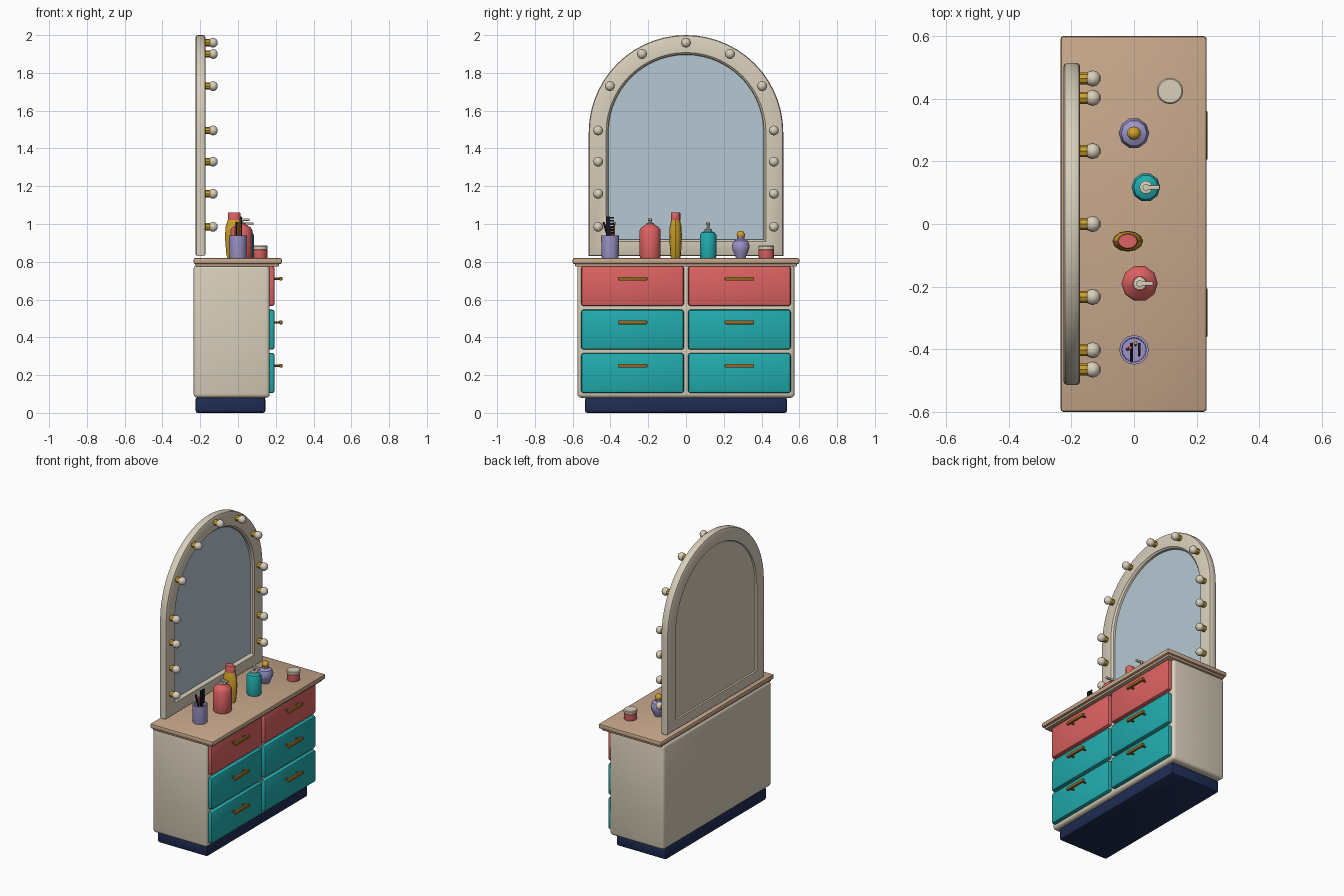
import bpy, bmesh, math
from mathutils import Matrix, Vector

cube = bpy.data.objects.get("Cube")
if cube:
    bpy.data.objects.remove(cube, do_unlink=True)


def material(name, rgb):
    m = bpy.data.materials.new(name)
    m.use_nodes = True
    col = tuple((c / 255) ** 2.2 for c in rgb) + (1,)
    m.diffuse_color = col
    m.node_tree.nodes["Principled BSDF"].inputs["Base Color"].default_value = col
    return m


cream = material("cream paint", (215, 205, 185))
wood = material("tan wood", (198, 166, 138))
navy = material("navy plinth", (36, 48, 84))
teal = material("teal", (38, 170, 172))
coral = material("coral", (220, 98, 98))
brass = material("dark brass", (150, 105, 40))
gold = material("gold", (205, 160, 45))
lilac = material("lilac", (156, 148, 200))
glass = material("mirror glass", (180, 198, 210))
black = material("black", (30, 30, 38))


def finish(name, bm, mats, smooth=35):
    bmesh.ops.recalc_face_normals(bm, faces=bm.faces)
    me = bpy.data.meshes.new(name)
    bm.to_mesh(me)
    bm.free()
    ob = bpy.data.objects.new(name, me)
    bpy.context.collection.objects.link(ob)
    for m in mats:
        me.materials.append(m)
    if smooth:
        bpy.ops.object.select_all(action='DESELECT')
        ob.select_set(True)
        bpy.context.view_layer.objects.active = ob
        bpy.ops.object.shade_smooth_by_angle(angle=math.radians(smooth))
    return ob


def box(name, lo, hi, mat, bevel=0, segments=2):
    lo, hi = Vector(lo), Vector(hi)
    bm = bmesh.new()
    bmesh.ops.create_cube(bm, size=1, matrix=Matrix.Translation((lo + hi) / 2) @ Matrix.Diagonal((*(hi - lo), 1)))
    if bevel:
        bmesh.ops.bevel(bm, geom=bm.edges[:], offset=bevel, segments=segments, profile=0.5, affect='EDGES')
    return finish(name, bm, [mat])


def rod(name, a, b, r, mat, sides=8):
    a, b = Vector(a), Vector(b)
    rot = (b - a).to_track_quat('Z', 'Y').to_matrix().to_4x4()
    bm = bmesh.new()
    bmesh.ops.create_cone(bm, cap_ends=True, segments=sides, radius1=r, radius2=r, depth=(b - a).length,
                          matrix=Matrix.Translation((a + b) / 2) @ rot)
    return finish(name, bm, [mat])


def ball(name, c, r, mat):
    bm = bmesh.new()
    bmesh.ops.create_uvsphere(bm, u_segments=10, v_segments=8, radius=r, matrix=Matrix.Translation(c))
    return finish(name, bm, [mat], 50)


def sweep(loops, bm, cap_start=True, cap_end=True):
    rings = [[bm.verts.new(p) for p in loop] for loop in loops]
    n = len(rings[0])
    for a, b in zip(rings, rings[1:]):
        for i in range(n):
            bm.faces.new((a[i], a[(i + 1) % n], b[(i + 1) % n], b[i]))
    first = bm.faces.new(rings[0]) if cap_start else None
    last = bm.faces.new(rings[-1]) if cap_end else None
    return first, last


def lathe(name, x, y, profile, mat, sides=10, squash=1, smooth=35):
    bm = bmesh.new()
    turn = [2 * math.pi * i / sides for i in range(sides)]
    sweep([[(x + r * math.cos(t), y + squash * r * math.sin(t), z) for t in turn] for r, z in profile], bm)
    return finish(name, bm, [mat], smooth)


# Cabinet
box("plinth", (-0.225, -0.535, 0), (0.145, 0.535, 0.082), navy, 0.012)
box("cabinet_body", (-0.235, -0.575, 0.08), (0.168, 0.575, 0.785), cream, 0.02, 3)
box("top_moulding", (-0.225, -0.587, 0.774), (0.217, 0.587, 0.795), wood, 0.006)
box("table_top", (-0.235, -0.6, 0.788), (0.232, 0.6, 0.82), wood, 0.009)

# Drawers with bar handles
for row, (z, mat) in enumerate(((0.105, teal), (0.335, teal), (0.566, coral))):
    for side, label in ((-1, "right"), (1, "left")):
        mid = side * 0.283
        tag = f"{label}_{row + 1}"
        box("drawer_" + tag, (0.15, mid - 0.272, z), (0.194, mid + 0.272, z + 0.212), mat, 0.013)
        hz = z + 0.144
        box("handle_bar_" + tag, (0.218, mid - 0.078, hz - 0.01), (0.235, mid + 0.078, hz + 0.01), brass, 0.004)
        for s in (-1, 1):
            rod("handle_post_" + tag, (0.19, mid + s * 0.055, hz), (0.225, mid + s * 0.055, hz), 0.006, brass)


# Arched mirror: one cross-section swept around the arch
def arch(d, x, steps=28):
    r, low = 0.515 - d, 0.83 + 0.85 * d
    pts = [(x, r, low)]
    pts += [(x, r * math.cos(math.pi * i / steps), 1.485 + r * math.sin(math.pi * i / steps))
            for i in range(steps + 1)]
    return pts + [(x, -r, low)]


section = ((0.104, -0.195), (0.102, -0.182), (0.092, -0.172), (0.012, -0.172), (0.004, -0.176), (0, -0.184),
           (0, -0.213), (0.004, -0.221), (0.012, -0.225), (0.085, -0.225), (0.09, -0.217))
bm = bmesh.new()
pane, back = sweep([arch(d, x) for d, x in section], bm)
pane.material_index = 1
finish("mirror_frame", bm, [cream, glass])

# Vanity bulbs: straight sides, then around the arch
spots = [(s * 0.465, z) for s in (-1, 1) for z in (0.985, 1.16, 1.33, 1.495)]
spots += [(s * 0.403, 1.73) for s in (-1, 1)] + [(s * 0.233, 1.9) for s in (-1, 1)] + [(0, 1.96)]
for y, z in spots:
    rod("bulb_socket", (-0.175, y, z), (-0.145, y, z), 0.019, gold)
    ball("bulb", (-0.132, y, z), 0.026, cream)

# Cup with comb, pencil and brush
T = 0.818
lathe("cup", 0, -0.402, ((0.043, T), (0.046, 0.83), (0.047, 0.94), (0.039, 0.94), (0.037, 0.84)), lilac, 16)
box("comb_spine", (0.012, -0.424, 0.85), (0.02, -0.402, 1.04), black, 0.002)
for i in range(6):
    z = 0.948 + i * 0.016
    box("comb_tooth", (0.012, -0.404, z), (0.02, -0.38, z + 0.009), black)
rod("pencil", (0.005, -0.385, 0.85), (0.005, -0.38, 1.01), 0.006, gold, 6)
rod("brush_handle", (-0.008, -0.385, 0.85), (-0.008, -0.437, 1.01), 0.006, black, 6)
rod("cosmetic_stick", (-0.02, -0.4, 0.85), (-0.012, -0.395, 0.98), 0.006, coral, 6)


# Pump bottles
def pump_bottle(name, x, y, r, shoulder, neck, top, mat):
    lathe(name, x, y, ((r * 0.94, T), (r, T + 0.01), (r, shoulder), (r * 0.85, shoulder + 0.014),
                       (r * 0.45, neck), (r * 0.4, neck + 0.005)), mat)
    lathe(name + "_collar", x, y, ((0.021, neck - 0.005), (0.021, neck + 0.01), (0.008, neck + 0.012),
                                   (0.007, top - 0.012)), cream)
    rod(name + "_head", (x, y, top - 0.016), (x, y, top), 0.011, cream)
    box(name + "_spout", (x, y - 0.007, top - 0.013), (x + 0.044, y + 0.007, top - 0.001), cream, 0.002)


pump_bottle("large_pump_bottle", 0.018, -0.19, 0.058, 0.968, 0.995, 1.03, coral)
pump_bottle("small_pump_bottle", 0.038, 0.117, 0.046, 0.94, 0.962, 1.008, teal)

# Flat oval lotion bottle
lathe("lotion_bottle", -0.02, -0.055, ((0.036, T), (0.042, 0.84), (0.049, 0.93), (0.046, 0.985), (0.034, 1.022)),
      gold, 12, 0.68)
lathe("lotion_cap", -0.02, -0.055, ((0.034, 1.02), (0.034, 1.056), (0.03, 1.062)), coral, 12, 0.75)

# Perfume flask with round stopper
lathe("perfume_flask", 0, 0.29, ((0.026, T), (0.03, 0.83), (0.046, 0.862), (0.049, 0.885), (0.041, 0.91),
                                 (0.021, 0.92), (0.02, 0.93)), lilac)
ball("perfume_stopper", (0, 0.29, 0.942), 0.022, gold)

# Cream jar
lathe("cream_jar", 0.115, 0.425, ((0.039, T), (0.041, 0.824), (0.041, 0.862), (0.036, 0.868)), coral, 16)
lathe("jar_lid", 0.115, 0.425, ((0.042, 0.866), (0.042, 0.88), (0.038, 0.885)), cream, 16)
